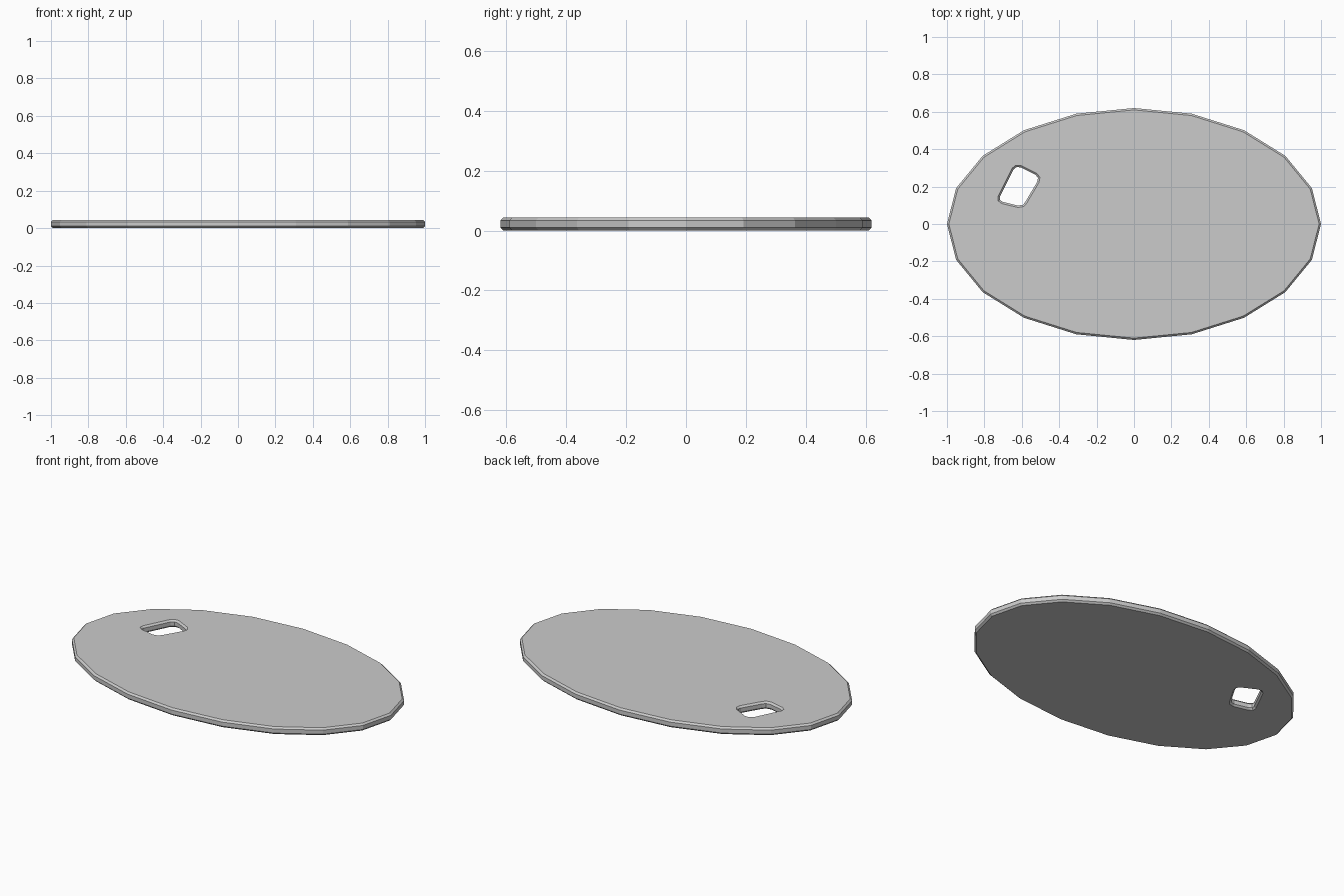
import bpy, bmesh, math
from mathutils import Vector

if "Cube" in bpy.data.objects:
    bpy.data.objects.remove(bpy.data.objects["Cube"])

HEIGHT, CHAMFER = 0.044, 0.010


def offset_loop(points, dist):
    """Move a counter-clockwise outline inward by dist with mitred corners."""
    result = []
    for i, p in enumerate(points):
        a = (p - points[i - 1]).normalized()
        b = (points[(i + 1) % len(points)] - p).normalized()
        na, nb = Vector((-a.y, a.x)), Vector((-b.y, b.x))
        result.append(p + (na + nb) * (dist / (1 + na.dot(nb))))
    return result


def add_wall(bm, mouth, side):
    """Chamfered wall made of four stacked loops; returns bottom and top edges."""
    levels = [(mouth, 0), (side, CHAMFER), (side, HEIGHT - CHAMFER), (mouth, HEIGHT)]
    loops = [[bm.verts.new((p.x, p.y, z)) for p in pts] for pts, z in levels]
    n = len(mouth)
    for low, high in zip(loops, loops[1:]):
        for i in range(n):
            j = (i + 1) % n
            bm.faces.new((low[i], low[j], high[j], high[i]))
    return [[bm.edges.get((lp[i], lp[(i + 1) % n])) for i in range(n)]
            for lp in (loops[0], loops[-1])]


# Twenty-sided oval outline
rim = [Vector((math.cos(t), 0.62 * math.sin(t)))
       for t in (math.tau * i / 20 for i in range(20))]

# Slanted thumb hole with clipped corners, counter-clockwise
hole = [Vector(p) for p in (
    (-0.727, 0.124), (-0.706, 0.109), (-0.620, 0.088), (-0.588, 0.094),
    (-0.572, 0.114), (-0.508, 0.222), (-0.503, 0.249), (-0.519, 0.270),
    (-0.604, 0.313), (-0.632, 0.314), (-0.652, 0.298), (-0.727, 0.147))]

bm = bmesh.new()
rim_edges = add_wall(bm, offset_loop(rim, CHAMFER), rim)
hole_edges = add_wall(bm, hole, offset_loop(hole, CHAMFER))

# Flat bottom and top, filled between the rim and the hole
for outer, inner, z in zip(rim_edges, hole_edges, (-1, 1)):
    bmesh.ops.triangle_fill(bm, use_beauty=True, edges=outer + inner, normal=(0, 0, z))
bmesh.ops.recalc_face_normals(bm, faces=bm.faces)

mesh = bpy.data.meshes.new("palette_board")
bm.to_mesh(mesh)
bm.free()
board = bpy.data.objects.new("palette_board", mesh)
bpy.context.collection.objects.link(board)
